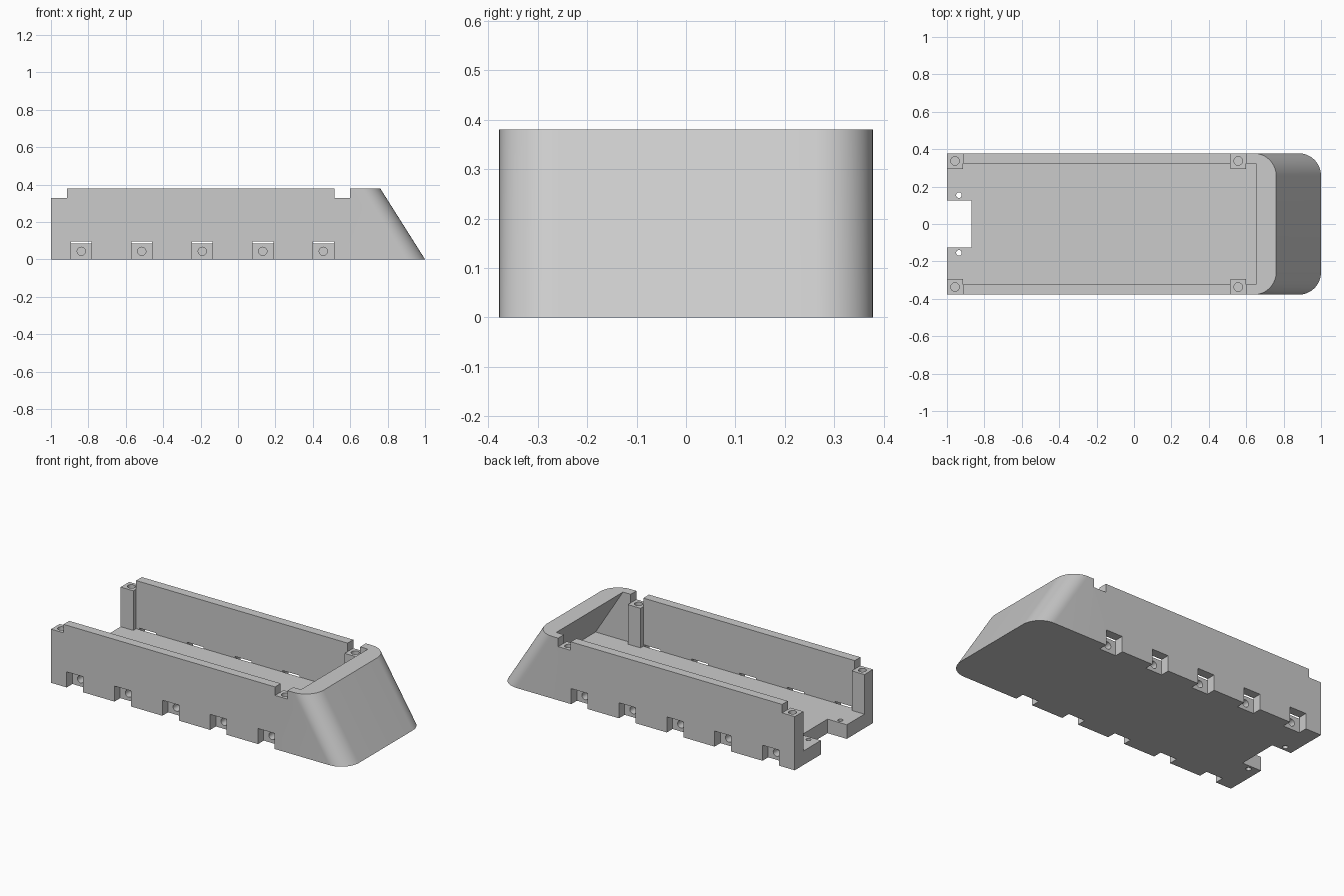
import bpy, bmesh, math

if "Cube" in bpy.data.objects:
    bpy.data.objects.remove(bpy.data.objects["Cube"])

W, H = 0.378, 0.38            # half width, height
SLOPE = 0.24 / H              # nose set-back per unit of height
FLOOR = 0.086                 # floor thickness
WALL = 0.323                  # inner face of the side walls
POST = 0.295                  # inner face of the corner posts
LEDGE = 0.328                 # top of the corner posts

grey = bpy.data.materials.new("plain grey")
grey.diffuse_color = (0.6, 0.6, 0.6, 1)
grey.use_nodes = True
grey.node_tree.nodes["Principled BSDF"].inputs["Base Color"].default_value = grey.diffuse_color


def prism(name, low, high):
    """Solid between two matching rings of 3D points."""
    bm = bmesh.new()
    a = [bm.verts.new(p) for p in low]
    b = [bm.verts.new(p) for p in high]
    n = len(a)
    bm.faces.new(a[::-1])
    bm.faces.new(b)
    for i in range(n):
        j = (i + 1) % n
        bm.faces.new((a[i], a[j], b[j], b[i]))
    bmesh.ops.recalc_face_normals(bm, faces=bm.faces)
    me = bpy.data.meshes.new(name)
    bm.to_mesh(me)
    bm.free()
    me.materials.append(grey)
    ob = bpy.data.objects.new(name, me)
    bpy.context.collection.objects.link(ob)
    return ob


def box(x0, x1, y0, y1, z0, z1):
    ring = [(x0, y0), (x1, y0), (x1, y1), (x0, y1)]
    return prism("cutter", [(x, y, z0) for x, y in ring],
                 [(x, y, z1) for x, y in ring])


def rod(x, r, axis, c, lo, hi):
    """Round cutter along z (c = y) or along y (c = z)."""
    ring = [(r * math.cos(t), r * math.sin(t))
            for t in (2 * math.pi * i / 24 for i in range(24))]
    if axis == "z":
        ends = [[(x + u, c + v, e) for u, v in ring] for e in (lo, hi)]
    else:
        ends = [[(x + u, e, c + v) for u, v in ring] for e in (lo, hi)]
    return prism("cutter", *ends)


def cut(target, cutter):
    mod = target.modifiers.new("cut", "BOOLEAN")
    mod.operation, mod.solver, mod.object = "DIFFERENCE", "EXACT", cutter
    bpy.context.view_layer.objects.active = target
    bpy.ops.object.modifier_apply(modifier=mod.name)
    bpy.data.objects.remove(cutter)


# Outer hull: upright back, rounded nose set back towards the top
R = 0.12
nose = []
for s, start in ((-1, -90), (1, 0)):
    for i in range(17):
        t = math.radians(start + 90 * i / 16)
        nose.append((1 - R + R * math.cos(t), s * (W - R) + R * math.sin(t)))


def hull_ring(z):
    return ([(-1, -W, z)] + [(x - SLOPE * z, y, z) for x, y in nose]
            + [(-1, W, z)])


hull = prism("hull", hull_ring(0), hull_ring(H))


# Cavity, open at the back, with a slanted front; corner posts are left standing
def cavity_ring(z):
    xf = 0.652 + SLOPE * (H - z)
    return [(-1.2, -WALL, z), (xf, -WALL, z), (xf, WALL, z), (-1.2, WALL, z)]


cavity = prism("cavity", cavity_ring(FLOOR), cavity_ring(0.5))
posts = ((-1.3, -0.915, -0.957), (0.515, 0.60, 0.557))
for x0, x1, _ in posts:
    for s in (-1, 1):
        y0, y1 = sorted((s * POST, s * 0.6))
        cut(cavity, box(x0, x1, y0, y1, -0.1, 0.7))
cut(hull, cavity)

for s in (-1, 1):
    # Lowered post tops with screw holes
    for x0, x1, xc in posts:
        y0, y1 = sorted((s * (POST - 0.01), s * 0.6))
        cut(hull, box(x0, x1, y0, y1, LEDGE, 0.6))
        cut(hull, rod(xc, 0.023, "z", s * 0.337, LEDGE - 0.1, 0.6))
    # Side notches along the base with sideways holes
    for i in range(5):
        x = -0.838 + 0.3235 * i
        y0, y1 = sorted((s * (WALL - 0.0003), s * 0.6))
        cut(hull, box(x - 0.056, x + 0.056, y0, y1, -0.1, 0.095))
        y0, y1 = sorted((s * (WALL - 0.09), s * 0.6))
        cut(hull, rod(x, 0.022, "y", 0.043, y0, y1))
    # Small holes through the floor at the back
    cut(hull, rod(-0.936, 0.015, "z", s * 0.154, -0.1, 0.2))

# Rear floor cut-out
cut(hull, box(-1.2, -0.87, -0.125, 0.125, -0.1, 0.2))

bpy.ops.object.select_all(action="DESELECT")
hull.select_set(True)
bpy.context.view_layer.objects.active = hull
bpy.ops.object.shade_smooth_by_angle(angle=math.radians(30))
